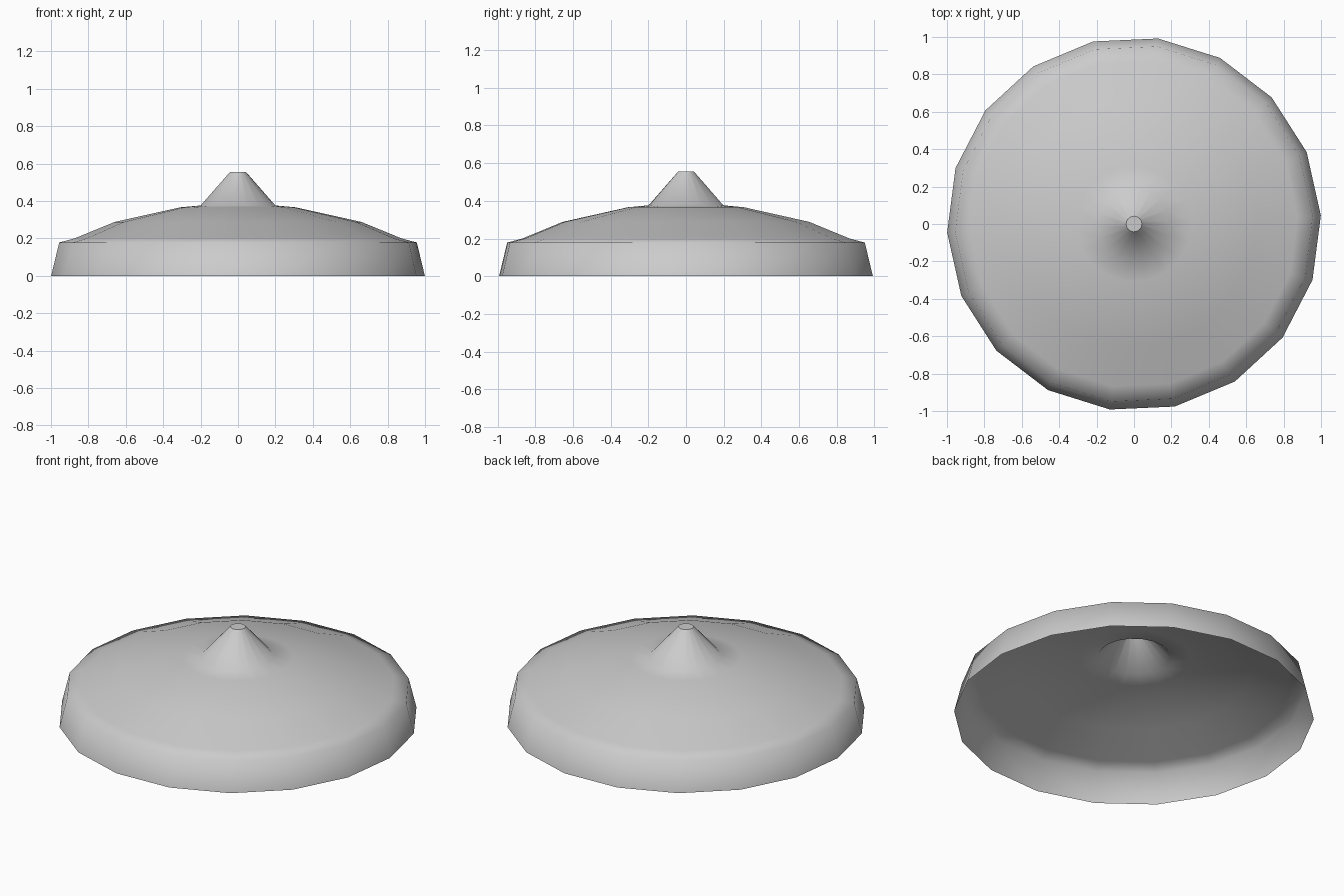
import bpy, bmesh, math

if "Cube" in bpy.data.objects:
    bpy.data.objects.remove(bpy.data.objects["Cube"])

SIDES = 18
OFFSET = math.radians(2.6)

# Radius and height of each ring, from the open rim up to the nub tip
PROFILE = [(1.0, 0.0), (0.957, 0.178), (0.875, 0.2), (0.66, 0.288),
           (0.31, 0.366), (0.2, 0.376), (0.042, 0.556)]


def ring(bm, r, z):
    step = 2 * math.pi / SIDES
    return [bm.verts.new((r * math.cos(OFFSET + i * step),
                          r * math.sin(OFFSET + i * step), z))
            for i in range(SIDES)]


# Hollow domed lid, single-skinned and open underneath
bm = bmesh.new()
rings = [ring(bm, r, z) for r, z in PROFILE]
for low, high in zip(rings, rings[1:]):
    for i in range(SIDES):
        j = (i + 1) % SIDES
        bm.faces.new((low[i], low[j], high[j], high[i])).smooth = True

# Flat tip of the nub with a crisp edge
tip = bm.faces.new(rings[-1])
for e in tip.edges:
    e.smooth = False

mesh = bpy.data.meshes.new("domed_lid")
bm.to_mesh(mesh)
bm.free()
lid = bpy.data.objects.new("domed_lid", mesh)
bpy.context.collection.objects.link(lid)
